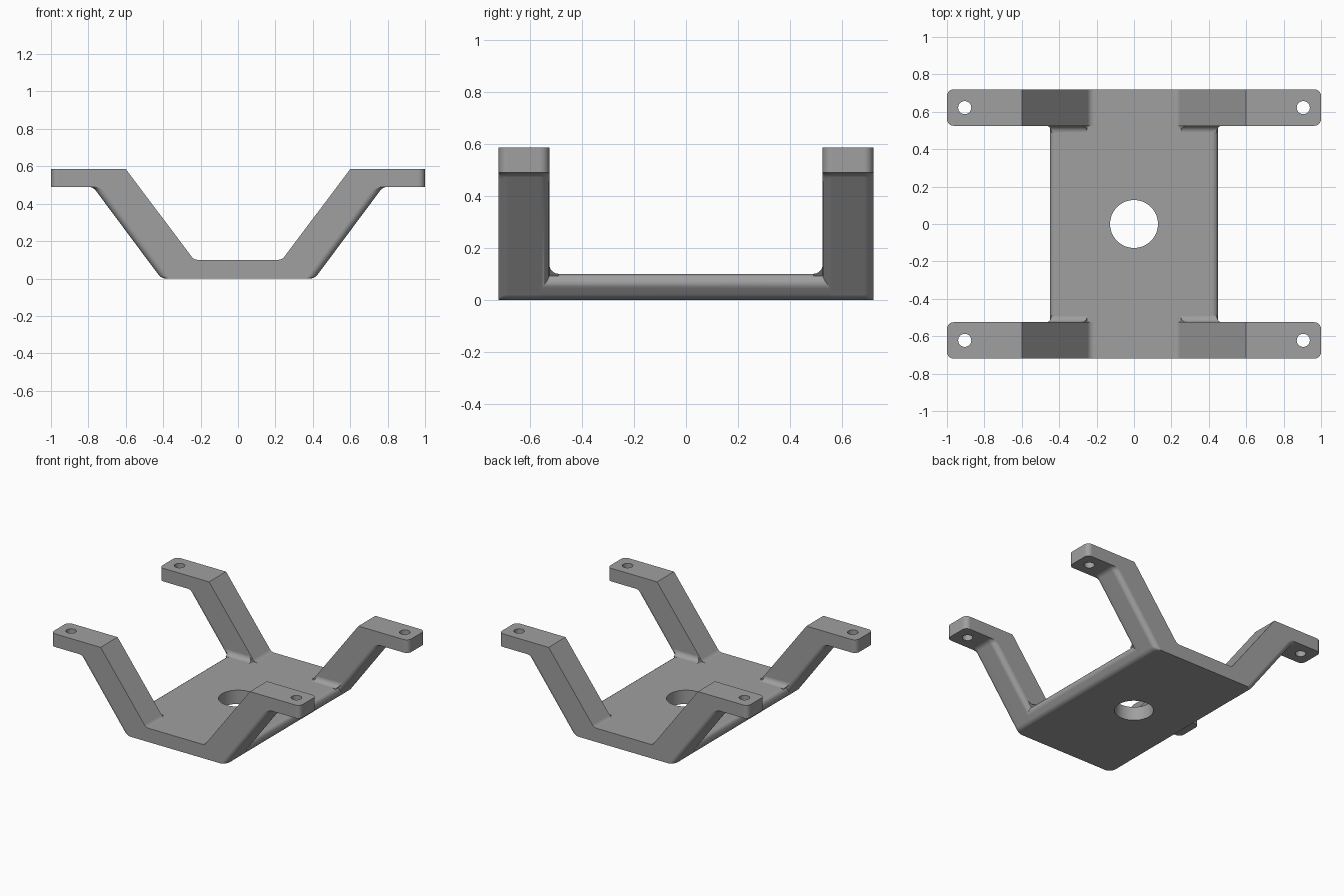
import bpy, bmesh, math
from mathutils import Vector

if "Cube" in bpy.data.objects:
    bpy.data.objects.remove(bpy.data.objects["Cube"])

HALF_Y, INNER_Y = 0.72, 0.525
ROUND = 0.036

grey = bpy.data.materials.new("mid grey")
grey.diffuse_color = (0.35, 0.35, 0.35, 1)
grey.use_nodes = True
grey.node_tree.nodes["Principled BSDF"].inputs["Base Color"].default_value = grey.diffuse_color


def fillet(corners, steps=6):
    """Round 2D corners given as (x, z, radius)."""
    out = []
    for i, (x, z, r) in enumerate(corners):
        p = Vector((x, z))
        if r == 0:
            out.append(p)
            continue
        a = (Vector(corners[i - 1][:2]) - p).normalized()
        b = (Vector(corners[(i + 1) % len(corners)][:2]) - p).normalized()
        half = a.angle(b) / 2
        t = r / math.tan(half)
        c = p + (a + b).normalized() * (r / math.sin(half))
        v0, v1 = p + a * t - c, p + b * t - c
        sweep = v0.angle(v1)
        for k in range(steps + 1):
            f = k / steps
            out.append(c + (v0 * math.sin((1 - f) * sweep) + v1 * math.sin(f * sweep)) / math.sin(sweep))
    return out


def mirrored(right):
    """Close a right-hand outline with its mirror image."""
    return right + [(-x, z, r) for x, z, r in reversed(right)]


def to_object(name, bm):
    me = bpy.data.meshes.new(name)
    bm.to_mesh(me)
    bm.free()
    me.materials.append(grey)
    ob = bpy.data.objects.new(name, me)
    bpy.context.collection.objects.link(ob)
    return ob


def loft(name, rings):
    """Closed solid through matching rings of 3D points."""
    bm = bmesh.new()
    rows = [[bm.verts.new(p) for p in ring] for ring in rings]
    bm.faces.new(rows[0])
    bm.faces.new(rows[-1][::-1])
    for a, b in zip(rows, rows[1:]):
        for i in range(len(a)):
            j = (i + 1) % len(a)
            bm.faces.new((a[j], a[i], b[i], b[j]))
    bmesh.ops.recalc_face_normals(bm, faces=bm.faces)
    if bm.calc_volume(signed=True) < 0:
        bmesh.ops.reverse_faces(bm, faces=bm.faces)
    return to_object(name, bm)


def combine(target, other, operation):
    mod = target.modifiers.new(operation.title(), 'BOOLEAN')
    mod.object, mod.operation, mod.solver = other, operation, 'EXACT'
    bpy.context.view_layer.update()
    bpy.context.view_layer.objects.active = target
    bpy.ops.object.modifier_apply(modifier=mod.name)
    bpy.data.objects.remove(other)


def leg_ring(y, d):
    """Bent leg outline with tips and outer slopes drawn in by d."""
    s = 1.253 * d
    pts = fillet(mirrored([
        (0.41 - s, 0, 0.05 - d), (0.775 - s, 0.49, 0.05 + d), (1 - d, 0.49, 0),
        (1 - d, 0.585, 0), (0.60, 0.585, 0), (0.235, 0.10, 0.04)]))
    return [(p.x, y, p.y) for p in pts]


def leg_strip(name, y0, y1):
    """Two legs joined by a bar, with rounded tips and outer slope edges."""
    angles = [math.radians(15 * k) for k in range(7)]
    near = [(y0 + ROUND * (1 - math.cos(t)), ROUND * (1 - math.sin(t))) for t in angles]
    far = [(y0 + y1 - y, d) for y, d in reversed(near)]
    return loft(name, [leg_ring(y, d) for y, d in near + far])


# Base plate with rounded long edges
plate_outline = fillet(mirrored([(0.409, 0, 0.05), (0.4835, 0.10, 0.034)]))
bracket = loft("bracket", [[(p.x, y, p.y) for p in plate_outline] for y in (-0.57, 0.57)])

# Bent leg strips across the front and back
combine(bracket, leg_strip("front_legs", -HALF_Y, -INNER_Y), 'UNION')
combine(bracket, leg_strip("back_legs", INNER_Y, HALF_Y), 'UNION')

# Concave fillets where the legs rise from the plate
R = 0.036
section = [(0.54, 0.09), (0.54, 0.10 + R)]
for k in range(7):
    t = math.radians(90 * k / 6)
    section.append((INNER_Y - R + R * math.cos(t), 0.10 + R - R * math.sin(t)))
section.append((INNER_Y - R, 0.09))
for sx in (-1, 1):
    for sy in (-1, 1):
        ends = [[(sx * (x + 0.75 * (z - 0.10)), sy * y, z) for y, z in section]
                for x in (0.25, 0.442)]
        combine(bracket, loft("leg_fillet", ends), 'UNION')


# Centre hole and mounting holes
def drill(x, y, r, segments):
    bm = bmesh.new()
    bmesh.ops.create_cone(bm, cap_ends=True, segments=segments, radius1=r, radius2=r, depth=2)
    bmesh.ops.translate(bm, verts=bm.verts, vec=(x, y, 0.3))
    cutter = to_object("drill", bm)
    cutter.hide_render = True
    combine(bracket, cutter, 'DIFFERENCE')


drill(0, 0, 0.128, 64)
for sx in (-1, 1):
    for sy in (-1, 1):
        drill(sx * 0.905, sy * 0.622, 0.035, 32)

# Smooth rounds, flat faces kept clean
bpy.ops.object.select_all(action='DESELECT')
bracket.select_set(True)
bpy.context.view_layer.objects.active = bracket
bpy.ops.object.shade_smooth_by_angle(angle=math.radians(30))
normals = bracket.modifiers.new("Clean normals", 'WEIGHTED_NORMAL')
normals.keep_sharp = True
